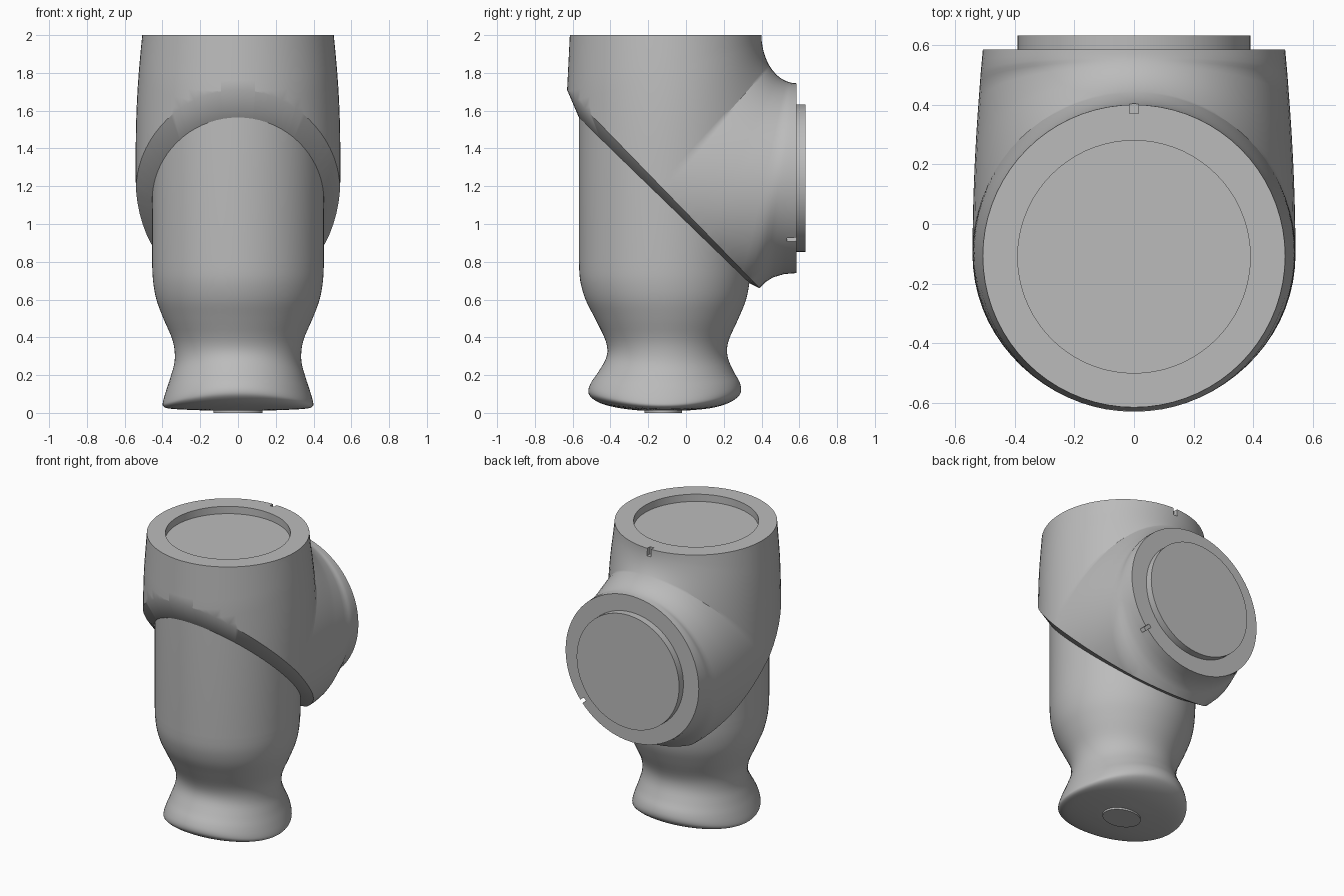
import bpy, bmesh, math
from mathutils import Vector, Matrix

SEG = 72
AXIS_Y = -0.11      # axis of the upright tube
HUB_Z = 1.243       # axis of the rear tube

if "Cube" in bpy.data.objects:
    bpy.data.objects.remove(bpy.data.objects["Cube"], do_unlink=True)

grey = bpy.data.materials.new("plain_grey")
grey.use_nodes = True
grey.diffuse_color = (0.5, 0.5, 0.5, 1)
grey.node_tree.nodes["Principled BSDF"].inputs["Base Color"].default_value = (0.5, 0.5, 0.5, 1)


def ellipse(a, b, half_width):
    """Ring whose diameter runs from a to b in the x = 0 plane."""
    mid, half = (a + b) / 2, (b - a) / 2
    turns = [2 * math.pi * i / SEG for i in range(SEG)]
    return [mid + half * math.cos(t) + Vector((half_width * math.sin(t), 0, 0)) for t in turns]


def loft(rings):
    bm = bmesh.new()
    loops = [[bm.verts.new(p) for p in ring] for ring in rings]
    for low, high in zip(loops, loops[1:]):
        for i in range(SEG):
            j = (i + 1) % SEG
            bm.faces.new((low[i], low[j], high[j], high[i]))
    bm.faces.new(loops[0])
    bm.faces.new(loops[-1])
    bmesh.ops.recalc_face_normals(bm, faces=bm.faces)
    return bm


def slice_off(bm, point, normal):
    """Remove the side the normal points to and return the open edges."""
    geom = bm.verts[:] + bm.edges[:] + bm.faces[:]
    bmesh.ops.bisect_plane(bm, geom=geom, dist=1e-5, plane_co=point,
                           plane_no=normal, clear_outer=True)
    return [e for e in bm.edges if e.is_boundary]


def finish(bm, name):
    bmesh.ops.recalc_face_normals(bm, faces=bm.faces)
    mesh = bpy.data.meshes.new(name)
    bm.to_mesh(mesh)
    bm.free()
    mesh.materials.append(grey)
    obj = bpy.data.objects.new(name, mesh)
    bpy.context.collection.objects.link(obj)
    return obj


def activate(obj):
    bpy.ops.object.select_all(action='DESELECT')
    obj.select_set(True)
    bpy.context.view_layer.objects.active = obj


def smooth(obj):
    activate(obj)
    bpy.ops.object.shade_smooth_by_angle(angle=math.radians(32))


def yz(y, z):
    return Vector((0, y, z))


CUT_POINT = yz(-0.63, 1.71)
CUT_DOWN = yz(-1.05, -1.02)

# Elbow: sections fan around the crook, from the top socket to the rear hub
pivot = yz(0.585, 2.0)
outline = [(-0.615, 2), (-0.63, 1.7), (-0.63, 0.62), (0, 0.6), (0.33, 0.615),
           (0.39, 0.66), (0.425, 0.695), (0.46, 0.717), (0.52, 0.735), (0.585, 0.74)]
path = [yz(*outline[0])]
for a, b in zip(outline, outline[1:]):
    a, b = yz(*a), yz(*b)
    steps = max(1, round((b - a).length / 0.06))
    path += [a.lerp(b, (k + 1) / steps) for k in range(steps)]


def socket(center, direction):
    return ellipse(center - direction * 0.39, center + direction * 0.39, 0.39)


rings = [socket(yz(AXIS_Y, z), yz(-1, 0)) for z in (1.95, 2.0)]
for outer in path:
    ray = (outer - pivot).normalized()
    crook = 1 / math.hypot(ray.y / 0.185, ray.z / 0.255)
    width = 0.507 + 0.035 * abs(2 * ray.y * ray.z)
    rings.append(ellipse(pivot + ray * crook, outer, width))
rings += [socket(yz(y, HUB_Z), yz(0, -1)) for y in (0.585, 0.632)]
bm = loft(rings)

# Sloping underside with a bevelled lip that meets the limb
rim = slice_off(bm, CUT_POINT, CUT_DOWN)
lip = bmesh.ops.extrude_edge_only(bm, edges=rim)["geom"]
for v in (g for g in lip if isinstance(g, bmesh.types.BMVert)):
    flat = Vector((v.co.x, v.co.y - AXIS_Y)).normalized() * 0.452
    y = flat.y + AXIS_Y
    v.co = (flat.x, y, 1.56 - 0.962 * (y + 0.57))
bmesh.ops.contextual_create(bm, geom=[e for e in bm.edges if e.is_boundary])
elbow = finish(bm, "elbow_joint")

# Small alignment notches in both rims
cutter_bm = bmesh.new()
hub_turn = Matrix.Rotation(math.radians(40), 4, 'Y')
for place in (Matrix.Translation((0, 0.4, 2)) @ Matrix.Diagonal((0.03, 0.06, 0.1, 1)),
              Matrix.Translation((0, 0.585, HUB_Z)) @ hub_turn
              @ Matrix.Translation((0.5, 0, 0)) @ Matrix.Diagonal((0.06, 0.1, 0.025, 1))):
    bmesh.ops.create_cube(cutter_bm, size=1, matrix=place)
cutter = finish(cutter_bm, "notch_cutter")
cutter.hide_render = True
activate(elbow)
mod = elbow.modifiers.new("notches", 'BOOLEAN')
mod.operation = 'DIFFERENCE'
mod.solver = 'EXACT'
mod.object = cutter
bpy.ops.object.modifier_apply(modifier=mod.name)
bpy.data.objects.remove(cutter, do_unlink=True)
smooth(elbow)

# Lower limb: height at sides, height at front, half width, front y, back y
keys = [(0.012, 0.012, 0.15, -0.24, 0.0), (0.018, 0.025, 0.3, -0.35, 0.13),
        (0.024, 0.05, 0.37, -0.45, 0.22), (0.036, 0.085, 0.396, -0.505, 0.275),
        (0.06, 0.12, 0.397, -0.517, 0.292), (0.12, 0.165, 0.38, -0.5, 0.283),
        (0.19, 0.22, 0.357, -0.462, 0.252), (0.28, 0.3, 0.335, -0.42, 0.22),
        (0.38, 0.38, 0.345, -0.425, 0.225), (0.5, 0.5, 0.395, -0.482, 0.278),
        (0.6, 0.6, 0.432, -0.532, 0.318), (0.7, 0.7, 0.45, -0.56, 0.337),
        (0.8, 0.8, 0.455, -0.567, 0.342), (1.75, 1.75, 0.455, -0.567, 0.342)]


def limb_ring(key):
    side, front, half_width, y0, y1 = key
    ring = ellipse(yz(y0, 0), yz(y1, 0), half_width)
    for i, p in enumerate(ring):
        p.z = side + (front - side) * math.cos(2 * math.pi * i / SEG) ** 2
    return ring


def blend(a, b, c, d, t):
    """Smooth curve through b and c."""
    return [q + 0.5 * t * (r - p + t * (2 * p - 5 * q + 4 * r - s + t * (3 * (q - r) + s - p)))
            for p, q, r, s in zip(a, b, c, d)]


rings = []
for i in range(len(keys) - 2):
    quad = keys[max(i - 1, 0)], keys[i], keys[i + 1], keys[min(i + 2, len(keys) - 2)]
    rings += [limb_ring(blend(*quad, k / 4)) for k in range(4)]
rings += [limb_ring(k) for k in keys[-2:]]
bm = loft(rings)
slice_off(bm, CUT_POINT, -CUT_DOWN)
bmesh.ops.contextual_create(bm, geom=[e for e in bm.edges if e.is_boundary])
smooth(finish(bm, "lower_limb"))

# Thin pad under the end
pad = [ellipse(yz(-0.22, z), yz(-0.02, z), 0.13) for z in (0, 0.015)]
smooth(finish(loft(pad), "base_pad"))
